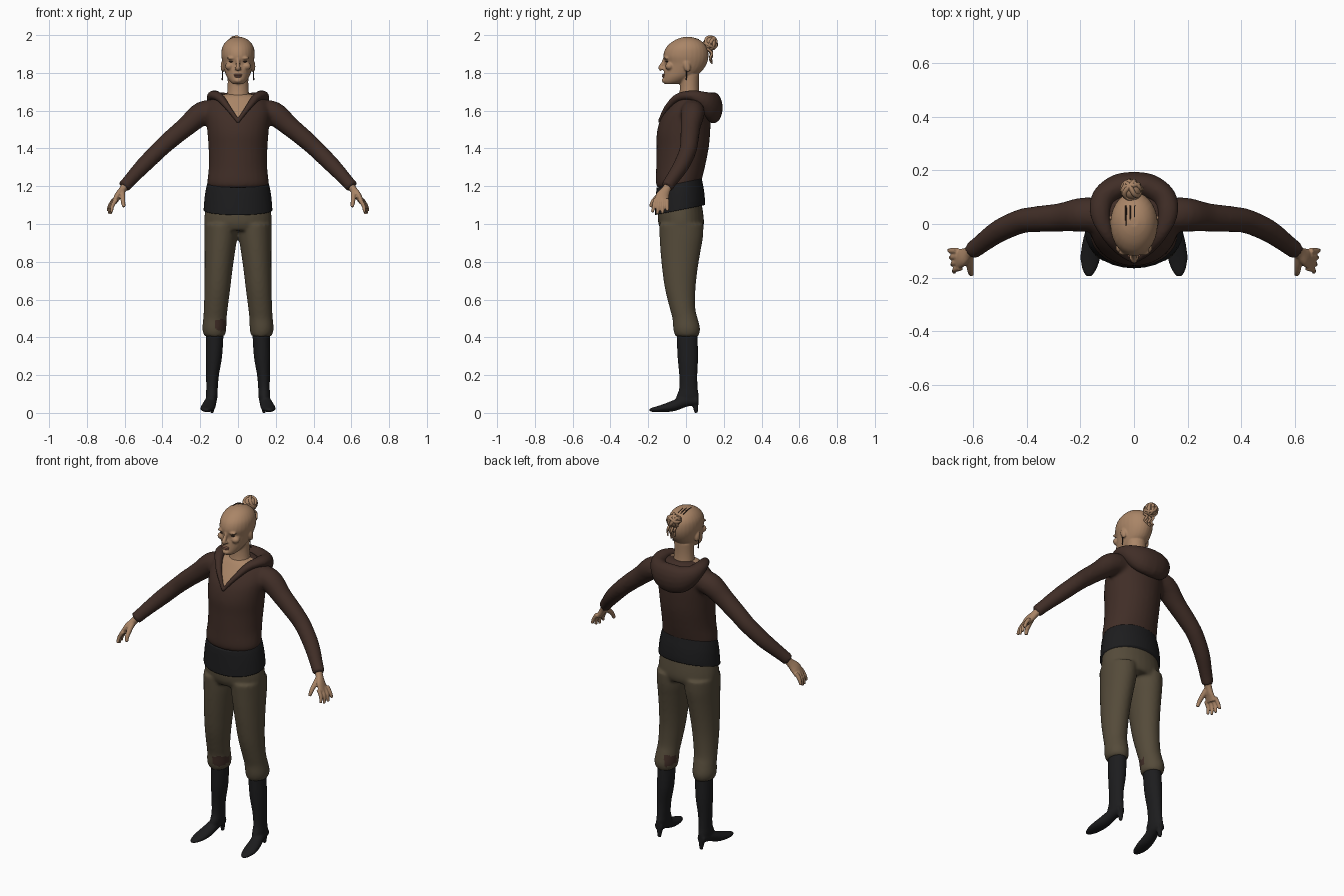
import bpy, bmesh, math
from mathutils import Vector, Matrix

if "Cube" in bpy.data.objects:
    bpy.data.objects.remove(bpy.data.objects["Cube"])


def material(name, rgb):
    m = bpy.data.materials.new(name)
    m.use_nodes = True
    m.diffuse_color = (*rgb, 1)
    bsdf = m.node_tree.nodes["Principled BSDF"]
    bsdf.inputs["Base Color"].default_value = (*rgb, 1)
    bsdf.inputs["Roughness"].default_value = 0.8
    return m


SKIN = material("skin", (0.40, 0.235, 0.135))
BROWN = material("brown knit", (0.052, 0.027, 0.02))
OLIVE = material("olive cloth", (0.09, 0.07, 0.042))
BLACK = material("black leather", (0.012, 0.012, 0.013))
LIP = material("lip", (0.26, 0.12, 0.08))
DARK = material("dark detail", (0.035, 0.02, 0.014))


def smooth_rows(rows, k=4):
    """Catmull-Rom interpolation between rows of numbers."""
    out = []
    for i in range(len(rows) - 1):
        a, b, c, d = (rows[max(0, min(len(rows) - 1, i + j))] for j in (-1, 0, 1, 2))
        for t in (j / k for j in range(k)):
            out.append([0.5 * (2 * q + (r - p) * t + (2 * p - 5 * q + 4 * r - s) * t * t
                               + (3 * q - p - 3 * r + s) * t ** 3) for p, q, r, s in zip(a, b, c, d)])
    return out + [list(rows[-1])]


def rings(bm, sections, n=28):
    """Skin elliptical sections (centre, half axis, half axis) and cap the ends."""
    loops = []
    for c, u, v in sections:
        angles = [2 * math.pi * i / n for i in range(n)]
        loops.append([bm.verts.new(c + u * math.cos(a) + v * math.sin(a)) for a in angles])
    for a, b in zip(loops, loops[1:]):
        for i in range(n):
            bm.faces.new((a[i], a[(i + 1) % n], b[(i + 1) % n], b[i]))
    bm.faces.new(loops[0])
    bm.faces.new(loops[-1])


def stack(bm, rows, tilt=0.0):
    """Level sections: z, front y, back y, and half width or inner and outer x."""
    full = [r if len(r) == 5 else (*r[:3], -r[3], r[3]) for r in rows]
    rings(bm, [(Vector(((x0 + x1) / 2, (f + b) / 2, z + tilt * (f + b) / 2)),
                Vector(((x1 - x0) / 2, 0, 0)), Vector((0, (b - f) / 2, tilt * (b - f) / 2)))
               for z, f, b, x0, x1 in smooth_rows(full)])


def sweep(bm, rows, ref=(1, 0, 0), n=16):
    """Sections square to a path: x, y, z, and one or two radii."""
    rows = smooth_rows([r if len(r) == 5 else (*r, r[3]) for r in rows])
    pts = [Vector(r[:3]) for r in rows]
    out = []
    for i, r in enumerate(rows):
        t = (pts[min(i + 1, len(pts) - 1)] - pts[max(i - 1, 0)]).normalized()
        u = t.cross(Vector(ref)).normalized()
        out.append((pts[i], u * r[3], t.cross(u) * r[4]))
    rings(bm, out, n)


def ball(bm, centre, radii, turn=0.0):
    m = Matrix.Translation(centre) @ Matrix.Rotation(turn, 4, 'X') @ Matrix.Diagonal((*radii, 1))
    bmesh.ops.create_uvsphere(bm, u_segments=20, v_segments=12, radius=1, matrix=m)


def mirror(bm):
    geom = bmesh.ops.duplicate(bm, geom=bm.verts[:] + bm.edges[:] + bm.faces[:])["geom"]
    for v in geom:
        if isinstance(v, bmesh.types.BMVert):
            v.co.x *= -1


def finish(name, bm, mats, voxel=0.0, soften=4, side=1):
    """Make the object, fusing its pieces into one skin when voxel is set."""
    bmesh.ops.scale(bm, vec=(side, 1, 1), verts=bm.verts)
    bmesh.ops.recalc_face_normals(bm, faces=bm.faces)
    mesh = bpy.data.meshes.new(name)
    bm.to_mesh(mesh)
    bm.free()
    ob = bpy.data.objects.new(name, mesh)
    bpy.context.collection.objects.link(ob)
    if voxel:
        r = ob.modifiers.new("fuse", 'REMESH')
        r.mode, r.voxel_size = 'VOXEL', voxel
        s = ob.modifiers.new("soften", 'SMOOTH')
        s.factor, s.iterations = 0.5, soften
        dg = bpy.context.evaluated_depsgraph_get()
        ob.data = bpy.data.meshes.new_from_object(ob.evaluated_get(dg))
        ob.modifiers.clear()
    ob.data.materials.clear()
    for m in mats:
        ob.data.materials.append(m)
    for p in ob.data.polygons:
        p.use_smooth, p.material_index = True, 0
    return ob


# Sweater: torso and sleeves
bm = bmesh.new()
sweep(bm, [(.10, .035, 1.60, .06), (.19, .035, 1.585, .064), (.27, .025, 1.52, .054),
           (.36, .018, 1.445, .049), (.42, .01, 1.39, .046), (.5, -.025, 1.31, .043),
           (.57, -.075, 1.235, .036), (.605, -.102, 1.195, .034)])
mirror(bm)
stack(bm, [(1.19, -.15, .072, .154), (1.22, -.16, .08, .163), (1.30, -.158, .10, .155),
           (1.40, -.156, .12, .156), (1.48, -.155, .128, .162), (1.55, -.137, .13, .168),
           (1.60, -.108, .125, .17), (1.65, -.07, .115, .15), (1.68, -.045, .10, .10),
           (1.69, -.02, .09, .06)])
sweater = finish("sweater", bm, [BROWN, SKIN], 0.011, 5)

# Open neckline cut cleanly into the sweater front
bm = bmesh.new()
bm.from_mesh(sweater.data)
for s in (1, -1):
    bmesh.ops.bisect_plane(bm, geom=bm.verts[:] + bm.edges[:] + bm.faces[:],
                           plane_co=(0, 0, 1.54), plane_no=(s, 0, -.65))
for f in bm.faces:
    c = f.calc_center_median()
    f.material_index = int(c.y < .03 and abs(c.x) < (c.z - 1.54) * .65)
bm.to_mesh(sweater.data)
bm.free()

# Hood: collar edge growing into a slumped pouch behind the neck
bm = bmesh.new()
sweep(bm, [(-.004, -.142, 1.538, .008, .012), (.05, -.103, 1.612, .016, .015),
           (.095, -.045, 1.668, .024, .022), (.125, .03, 1.68, .036, .028),
           (.115, .095, 1.652, .044, .052), (.06, .135, 1.622, .05, .078),
           (-.005, .145, 1.615, .05, .084)], (0, 0, 1))
mirror(bm)
finish("hood", bm, [BROWN], 0.008, 3)

# Waist band hanging below the sweater
bm = bmesh.new()
stack(bm, [(1.08, -.165, .10, .182), (1.11, -.164, .10, .18), (1.16, -.161, .095, .175),
           (1.20, -.158, .088, .168), (1.223, -.155, .084, .162)], .2)
finish("waist_band", bm, [BLACK])

# Trousers: hips and two legs, with torn knees
bm = bmesh.new()
stack(bm, [(1.0, -.143, .093, .0, .178), (.93, -.14, .09, .004, .178), (.85, -.135, .076, .016, .177),
           (.75, -.125, .06, .03, .177), (.65, -.11, .05, .042, .178), (.55, -.085, .05, .055, .181),
           (.50, -.072, .062, .06, .184), (.45, -.068, .074, .062, .189), (.42, -.062, .071, .066, .184),
           (.405, -.055, .064, .074, .174)])
mirror(bm)
stack(bm, [(1.13, -.145, .08, .165), (1.05, -.15, .092, .177), (1.0, -.146, .095, .179),
           (.965, -.13, .085, .17)])
trousers = finish("trousers", bm, [OLIVE, BROWN], 0.009, 5)
for p in trousers.data.polygons:
    x, y, z = p.center
    torn = abs(z - .465) < .035 - abs(abs(x) - .09) * .5
    p.material_index = int(torn and ((-.125 < x < 0 and y < .01) or (0 < x < .1 and y > 0)))

# Boots, hands and earrings on each side
for side, label in ((1, "left"), (-1, "right")):
    bm = bmesh.new()
    stack(bm, [(.43, -.05, .06, .076, .168), (.3, -.045, .064, .084, .171), (.2, -.036, .06, .101, .169),
               (.13, -.036, .062, .107, .168), (.09, -.05, .068, .108, .17), (.05, -.06, .066, .115, .168)])
    sweep(bm, [(.14, .062, .065, .024), (.144, 0, .062, .03), (.155, -.07, .036, .028, .037),
               (.163, -.13, .023, .019, .037), (.167, -.175, .017, .012, .024), (.168, -.195, .015, .006, .01)])
    sweep(bm, [(.138, .045, .07, .022), (.138, .05, .04, .016), (.138, .054, .0, .01)])
    finish(label + "_boot", bm, [BLACK], 0.006, 3, side)

    bm = bmesh.new()
    sweep(bm, [(.59, -.09, 1.212, .022), (.612, -.106, 1.18, .024, .019),
               (.636, -.124, 1.148, .036, .018), (.655, -.132, 1.115, .037, .014)])
    for i in range(4):
        y = -.163 + i * .021
        reach = (.01, 0, .003, .016)[i]
        sweep(bm, [(.645 + i * .004, y, 1.13, .012), (.665 + i * .005, y - .006 + i * .002, 1.095, .0105),
                   (.67 + i * .006, y - .016 + i * .006, 1.052 + reach, .008)], n=10)
    sweep(bm, [(.615, -.12, 1.17, .018), (.61, -.155, 1.14, .014), (.608, -.177, 1.115, .012),
               (.604, -.187, 1.09, .009)], n=10)
    finish(label + "_hand", bm, [SKIN], 0.0045, 2, side)

    bm = bmesh.new()
    sweep(bm, [(.083, .002, 1.815, .0025), (.083, .002, 1.775, .0025)], n=8)
    ball(bm, (.083, .002, 1.768), (.004, .004, .008))
    finish(label + "_earring", bm, [DARK], side=side)

# Head: skull, neck, nose, brows, chin and ears
bm = bmesh.new()
for where, size, turn in (((.08, .005, 1.835), (.012, .018, .032), .25),
                          ((.034, -.105, 1.878), (.026, .012, .008), 0),
                          ((.045, -.088, 1.835), (.024, .022, .02), 0),
                          ((.011, -.124, 1.822), (.008, .01, .007), 0)):
    ball(bm, where, size, turn)
mirror(bm)
stack(bm, [(1.74, -.112, -.05, .025), (1.755, -.122, 0, .043), (1.78, -.12, .045, .06),
           (1.81, -.117, .085, .071), (1.85, -.112, .11, .081), (1.89, -.12, .119, .088),
           (1.93, -.108, .113, .085), (1.96, -.08, .092, .069), (1.98, -.045, .06, .045),
           (1.99, -.012, .022, .016)])
stack(bm, [(1.60, -.075, .08, .08), (1.64, -.055, .085, .07), (1.68, -.038, .072, .06),
           (1.73, -.032, .068, .055), (1.79, -.035, .07, .055)])
sweep(bm, [(0, -.112, 1.878, .009), (0, -.122, 1.85, .01), (0, -.135, 1.828, .012),
           (0, -.128, 1.815, .009)])
ball(bm, (0, -.113, 1.76), (.022, .016, .014))
finish("head_and_neck", bm, [SKIN], 0.005, 3)

# Eyes and mouth
bm = bmesh.new()
ball(bm, (.034, -.1, 1.86), (.014, .008, .0045))
mirror(bm)
finish("eyes", bm, [DARK])
bm = bmesh.new()
ball(bm, (0, -.118, 1.79), (.024, .009, .005))
ball(bm, (0, -.118, 1.781), (.02, .009, .006))
finish("lips", bm, [LIP])

# Hair bun wrapped in coiled locks
bm = bmesh.new()
centre = Vector((-.01, .128, 1.957))
ball(bm, centre, (.036, .036, .034))
for k in range(5):
    spin = Matrix.Rotation(k * 1.25, 3, 'Z') @ Matrix.Rotation(.6 + k * .5, 3, 'X')
    coil = [Vector((math.cos(a), math.sin(a), .25 * math.sin(2 * a))) * .033
            for a in (i * math.pi / 6 for i in range(13))]
    sweep(bm, [(*(centre + spin @ p), .009) for p in coil], spin @ Vector((0, 0, 1)), 8)
finish("hair_bun", bm, [SKIN])

# Loose locks at the nape, and partings on the crown
bm = bmesh.new()
for x, drop in ((-.022, .0), (.0, .015), (.022, .005)):
    sweep(bm, [(x, .11, 1.93, .006), (x, .137, 1.91 - drop, .007), (x + .01, .128, 1.885 - drop, .006),
               (x, .138, 1.865 - drop, .004)], n=8)
finish("nape_locks", bm, [SKIN])
bm = bmesh.new()
for x in (-.03, -.014, .002):
    sweep(bm, [(x, -.005, 1.987, .002), (x, .03, 1.986, .003), (x, .068, 1.975, .003)], n=8)
finish("crown_partings", bm, [DARK])
